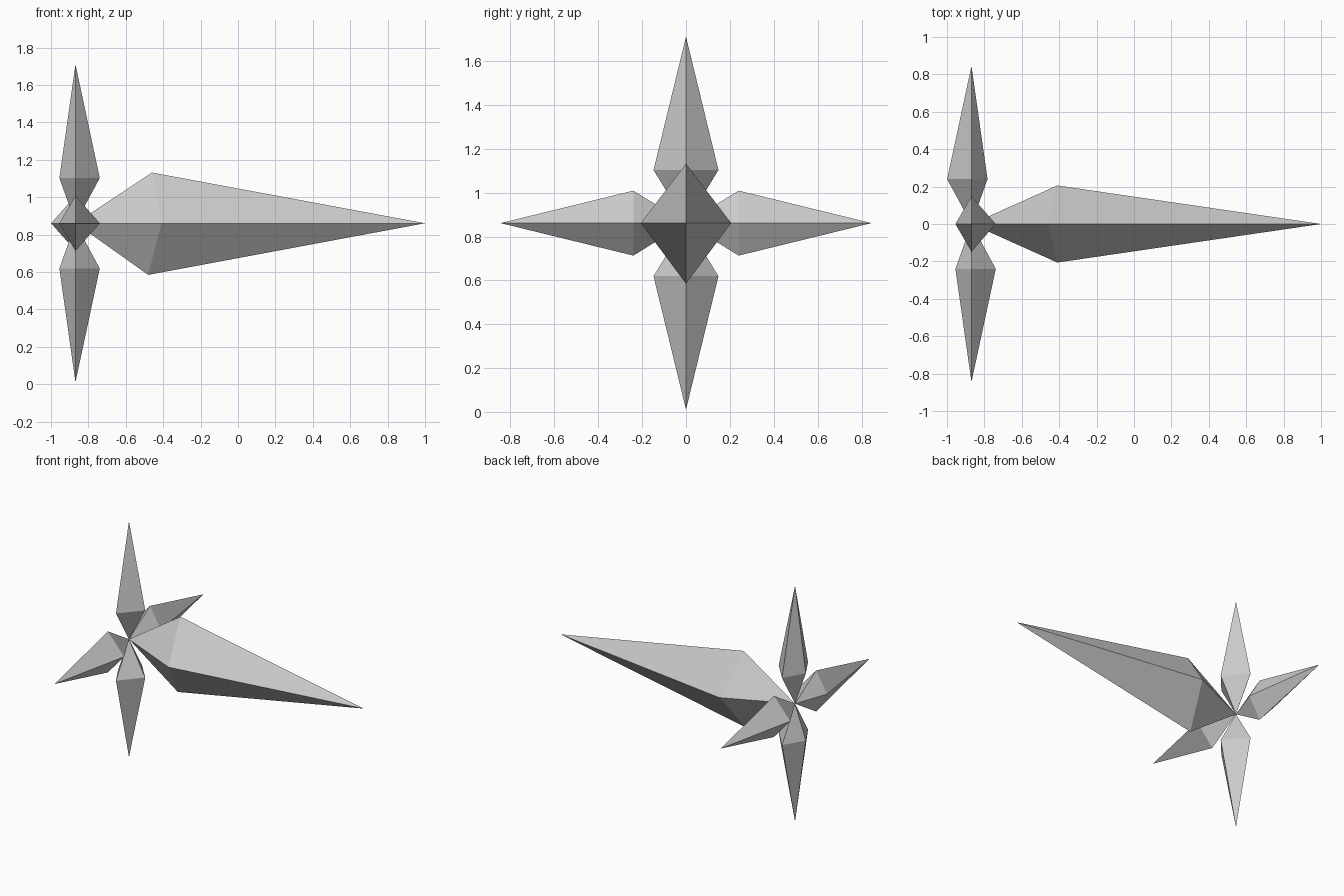
import bpy
import bmesh
from mathutils import Vector

if "Cube" in bpy.data.objects:
    bpy.data.objects.remove(bpy.data.objects["Cube"])

HUB = Vector((-0.869, 0, 0.861))


def crystal(name, tip, ring):
    """Four-sided spike: hub point, four ring corners, far tip (relative to hub)."""
    bm = bmesh.new()
    base = bm.verts.new(HUB)
    end = bm.verts.new(HUB + Vector(tip))
    corners = [bm.verts.new(HUB + Vector(p)) for p in ring]
    for i in range(4):
        a, b = corners[i], corners[(i + 1) % 4]
        bm.faces.new((base, b, a))
        bm.faces.new((end, a, b))
    bmesh.ops.recalc_face_normals(bm, faces=bm.faces)
    mesh = bpy.data.meshes.new(name)
    bm.to_mesh(mesh)
    bm.free()
    obj = bpy.data.objects.new(name, mesh)
    bpy.context.collection.objects.link(obj)


# long main blade along +x
crystal("main_blade", (1.869, 0, 0),
        [(0.459, 0.206, 0), (0.409, 0, 0.271), (0.459, -0.206, 0), (0.389, 0, -0.276)])

# upper and lower spikes, deeper towards the main blade
for name, s in (("upper_spike", 1), ("lower_spike", -1)):
    crystal(name, (0, 0, s * 0.85),
            [(0.130, 0, s * 0.242), (0, 0.148, s * 0.242),
             (-0.086, 0, s * 0.242), (0, -0.148, s * 0.242)])

# side spikes, the rear one turned half round
for name, s in (("front_spike", -1), ("rear_spike", 1)):
    crystal(name, (0, s * 0.845, 0),
            [(-s * 0.130, s * 0.240, 0), (0, s * 0.240, 0.148),
             (s * 0.086, s * 0.240, 0), (0, s * 0.240, -0.148)])
